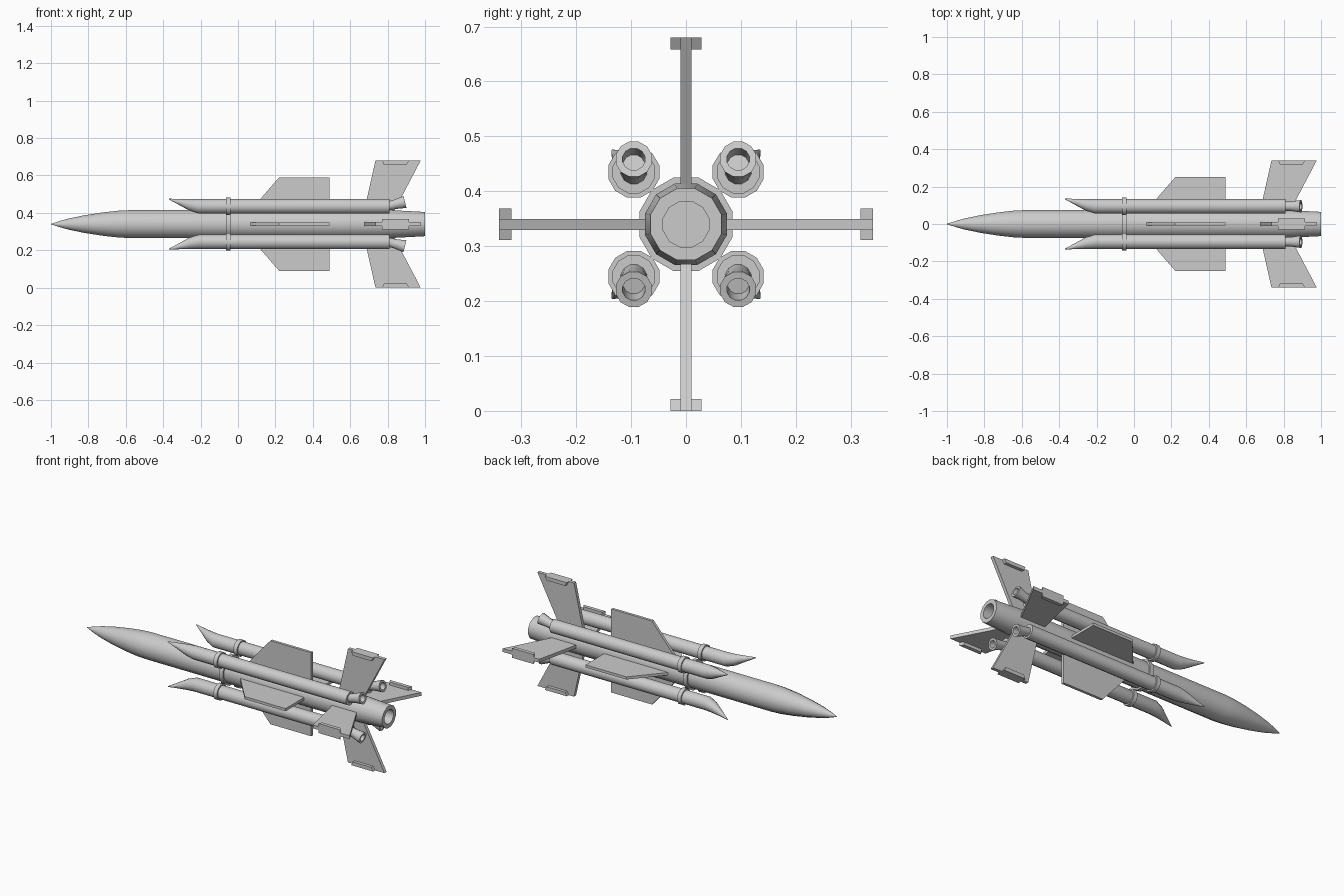
import bpy, bmesh, math
from mathutils import Vector, Matrix

if "Cube" in bpy.data.objects:
    bpy.data.objects.remove(bpy.data.objects["Cube"])

MID = 0.34      # height of the body axis
SIDES = 12
OFF = 0.095     # booster offset from the axis, sideways and up

grey = bpy.data.materials.new("light grey")
grey.use_nodes = True
colour = (0.6, 0.6, 0.6, 1)
grey.diffuse_color = colour
grey.node_tree.nodes["Principled BSDF"].inputs["Base Color"].default_value = colour


def finish(name, bm, smooth=True):
    bmesh.ops.recalc_face_normals(bm, faces=bm.faces)
    mesh = bpy.data.meshes.new(name)
    bm.to_mesh(mesh)
    bm.free()
    mesh.materials.append(grey)
    obj = bpy.data.objects.new(name, mesh)
    bpy.context.collection.objects.link(obj)
    if smooth:
        bpy.ops.object.select_all(action='DESELECT')
        obj.select_set(True)
        bpy.context.view_layer.objects.active = obj
        bpy.ops.object.shade_smooth_by_angle(angle=math.radians(40))
    return obj


def loft(name, rings):
    """Skin round sections along x; each ring is (x, y, z, radius, tilt)."""
    bm = bmesh.new()
    loops = []
    for x, y, z, r, tilt in rings:
        turn = Matrix.Rotation(tilt, 3, 'Y')
        loop = []
        for i in range(SIDES):
            a = math.tau * (i + 0.5) / SIDES
            p = turn @ Vector((0, r * math.cos(a), r * math.sin(a)))
            loop.append(bm.verts.new(p + Vector((x, y, z))))
        loops.append(loop)
    for a, b in zip(loops, loops[1:]):
        for i in range(SIDES):
            j = (i + 1) % SIDES
            bm.faces.new((a[i], a[j], b[j], b[i]))
    bm.faces.new(loops[0])
    bm.faces.new(loops[-1])
    return finish(name, bm)


def plate(name, outline, thickness, angle):
    """Extrude an (x, distance from axis) outline and turn it around the body."""
    bm = bmesh.new()
    face = bm.faces.new([bm.verts.new((x, -thickness / 2, d)) for x, d in outline])
    new = bmesh.ops.extrude_face_region(bm, geom=[face])["geom"]
    bmesh.ops.translate(bm, vec=(0, thickness, 0),
                        verts=[v for v in new if isinstance(v, bmesh.types.BMVert)])
    bm.transform(Matrix.Translation((0, 0, MID)) @ Matrix.Rotation(angle, 4, 'X'))
    return finish(name, bm, smooth=False)


# Main body with pointed nose and hollow exhaust
profile = [(-1, 0.001), (-0.95, 0.018), (-0.9, 0.032), (-0.82, 0.049), (-0.72, 0.065),
           (-0.64, 0.074), (-0.58, 0.077), (0.82, 0.077), (1, 0.067), (1, 0.043), (0.93, 0.043)]
loft("body", [(x, 0, MID, r, 0) for x, r in profile])
loft("body_collar", [(x, 0, MID, 0.088, 0) for x in (-0.065, -0.04)])

# Four boosters with skewed noses, collars and canted nozzles
for sy, side in ((-1, "right"), (1, "left")):
    for sz, level in ((-1, "lower"), (1, "upper")):
        tag = f"{level}_{side}"
        y, z = sy * OFF, MID + sz * OFF
        nose = [(-0.37, 0.039, 0.002), (-0.31, 0.022, 0.018), (-0.26, 0.008, 0.032), (-0.21, 0, 0.04)]
        loft("booster_" + tag,
             [(x, y + sy * d, z + sz * d, r, 0) for x, d, r in nose] + [(0.81, y, z, 0.04, 0)])
        loft("booster_collar_" + tag, [(x, y, z, 0.048, 0) for x in (-0.065, -0.04)])
        cant = math.radians(14)
        nozzle = [(-0.02, 0.024), (0.03, 0.026), (0.085, 0.034), (0.085, 0.021), (0.04, 0.02)]
        loft("booster_nozzle_" + tag,
             [(0.81 + t * math.cos(cant), y, z + sz * (0.003 + t * math.sin(cant)), r, -sz * cant)
              for t, r in nozzle])

# Wings, tail fins and tip weights, four of each around the body
wing = [(0.055, 0.06), (0.22, 0.25), (0.49, 0.25), (0.49, 0.06)]
fin = [(0.672, 0.06), (0.735, 0.34), (0.977, 0.34), (0.83, 0.06)]
weight = [(0.78, 0.318), (0.77, 0.34), (0.915, 0.34), (0.902, 0.318)]
for i, place in enumerate(("top", "right", "bottom", "left")):
    angle = i * math.pi / 2
    plate("wing_" + place, wing, 0.016, angle)
    plate("tail_fin_" + place, fin, 0.02, angle)
    plate("fin_tip_weight_" + place, weight, 0.057, angle)
